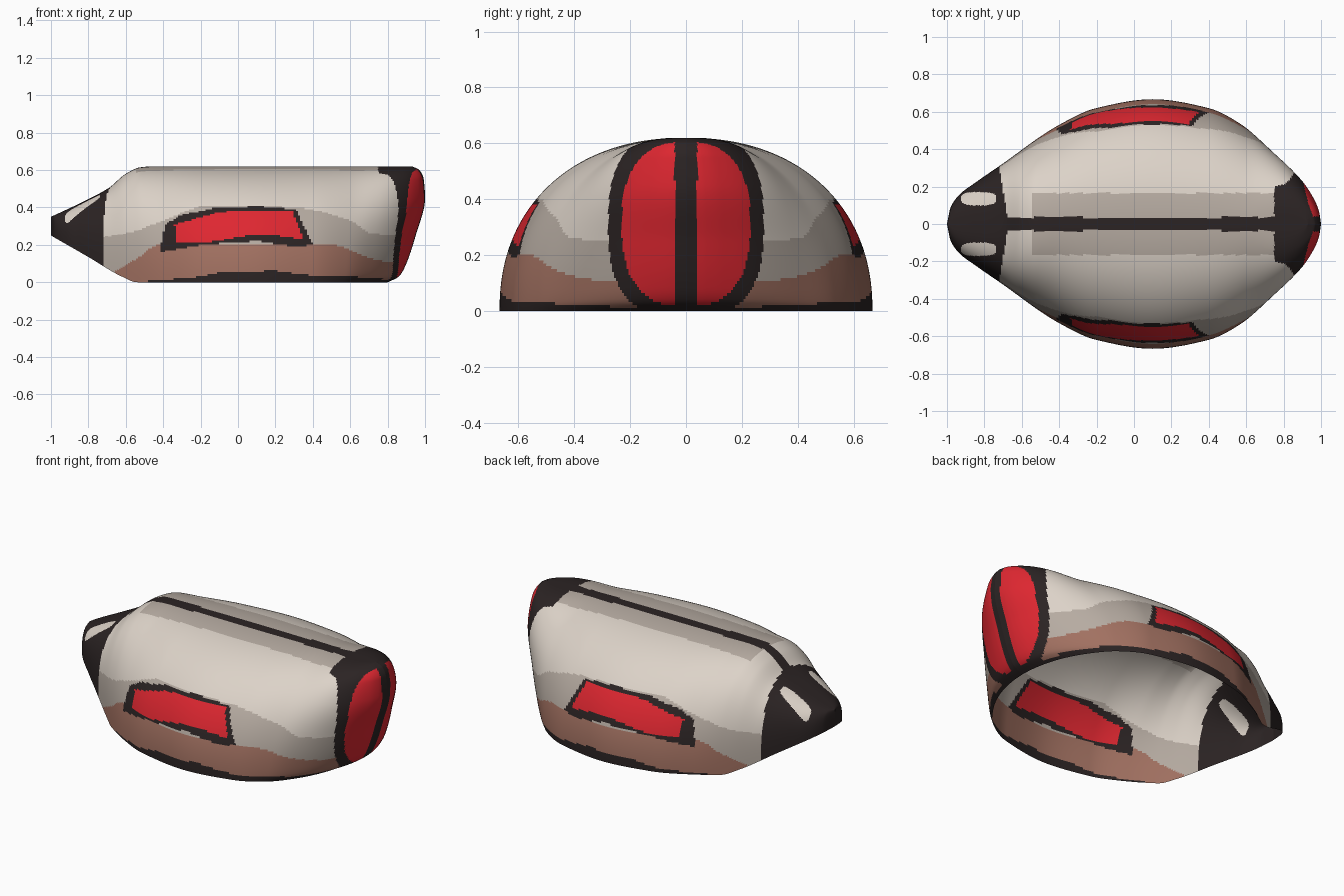
import bpy
import bmesh
import math

cube = bpy.data.objects.get("Cube")
if cube:
    bpy.data.objects.remove(cube, do_unlink=True)


def curve(points):
    """Return a smooth function through the points that never overshoots."""
    slopes = [(b[1] - a[1]) / (b[0] - a[0]) for a, b in zip(points, points[1:])]
    tangents = [slopes[0]]
    for a, b in zip(slopes, slopes[1:]):
        tangents.append(2 * a * b / (a + b) if a * b > 0 else 0)
    tangents.append(slopes[-1])

    def evaluate(x):
        x = min(max(x, points[0][0]), points[-1][0])
        k = 0
        while k < len(slopes) - 1 and x > points[k + 1][0]:
            k += 1
        (xa, ya), (xb, yb) = points[k], points[k + 1]
        h = xb - xa
        t = (x - xa) / h
        ease = t * t * (3 - 2 * t)
        bend_a = t * (1 - t) ** 2 * h * tangents[k]
        bend_b = t * t * (t - 1) * h * tangents[k + 1]
        return ya + (yb - ya) * ease + bend_a + bend_b

    return evaluate


def inside(polygon, x, z):
    """Even-odd test of a point against a polygon."""
    hit = False
    for (xa, za), (xb, zb) in zip(polygon, polygon[1:] + polygon[:1]):
        if (za > z) != (zb > z) and x < xa + (z - za) * (xb - xa) / (zb - za):
            hit = not hit
    return hit


def in_oval(a, b, centre_a, centre_b, half_a, half_b, power):
    return abs((a - centre_a) / half_a) ** power + abs((b - centre_b) / half_b) ** power < 1


def make_material(name, colour):
    material = bpy.data.materials.new(name)
    material.use_nodes = True
    material.diffuse_color = (*colour, 1)
    shader = next(n for n in material.node_tree.nodes if n.type == "BSDF_PRINCIPLED")
    shader.inputs["Base Color"].default_value = (*colour, 1)
    shader.inputs["Roughness"].default_value = 0.7
    return material


# Shell form: plan half width, ridge height, rim height and tail reach
half_width = curve([(-1, 0), (-.98, .09), (-.93, .16), (-.85, .22), (-.72, .31), (-.4, .53),
                    (-.2, .62), (.1, .667), (.4, .62), (.6, .53), (.75, .41), (.9, .25),
                    (.96, .15), (.99, .07), (1, 0)])
ridge = curve([(-1, .35), (-.85, .42), (-.69, .505), (-.6, .58), (-.52, .615), (-.44, .62), (1, .62)])
rim = curve([(-1, .25), (-.8, .135), (-.62, .03), (-.54, 0), (1, 0)])
tail_reach = curve([(0, .8), (.03, .86), (.1, .9), (.25, .95), (.45, 1), (.55, .993), (.6, .97), (.62, .93)])
fullness = curve([(-1, 3), (-.7, 2.8), (-.4, 2.2), (.6, 2.2), (.9, 3.5), (1, 4)])

# Paint lines along the side
dark_line = curve([(-.55, 0), (-.2, .03), (-.1, .05), (.2, .06), (.35, .04), (.75, .02), (.82, 0)])
brown_line = curve([(-.7, .03), (-.55, .12), (-.42, .2), (.5, .2), (.7, .13), (.8, .11), (.9, .11)])
shade_line = curve([(-.75, .24), (-.6, .26), (-.4, .33), (-.15, .41), (.3, .4), (.6, .33), (.72, .26), (.9, .25)])
window_frame = [(-.42, .16), (-.39, .31), (-.3, .36), (-.13, .395), (.1, .405), (.31, .39),
                (.4, .2), (.3, .19), (.1, .22), (-.2, .2)]
window_pane = [(-.33, .21), (-.34, .31), (-.1, .375), (.05, .385), (.29, .38), (.35, .23),
               (.2, .25), (.05, .25), (-.15, .215)]

LIGHT, SHADE, BROWN, RED, DARK = range(5)


def paint(x, y, z):
    """Choose the colour of a face from its centre, on the +y half."""
    # Nose with its eyes
    if x < -.67 - .17 * y:
        return LIGHT if in_oval(x, y, -.83, .135, .095, .036, 3) else DARK
    # Tail panel with its frame and centre strip
    if x > .75 and in_oval(y, z, 0, .31, .23, .295, 2.5):
        return DARK if y < .04 else RED
    if x > .75 and in_oval(y, z, 0, .31, .278, .335, 2.7):
        return DARK
    # Side window
    if inside(window_pane, x, z):
        return RED
    if inside(window_frame, x, z):
        return DARK
    # Ridge stripe and the band beside it
    if z > .5 and y < .036:
        return DARK
    if x > -.55 and z > .5 and y < .165:
        return SHADE
    # Lower bands
    if -.55 < x < .82 and z < dark_line(x):
        return DARK
    if z < brown_line(x):
        return BROWN
    return SHADE if z < shade_line(x) else LIGHT


# Open shell, built as one half and mirrored
STATIONS, STEPS = 250, 90
bm = bmesh.new()
grid = []
for i in range(STATIONS + 1):
    x = -math.cos(math.pi * i / STATIONS)
    power = fullness(x)
    low, high = rim(x), ridge(x)
    row = []
    for j in range(STEPS + 1):
        s = math.sin(math.pi / 2 * j / STEPS)
        y = half_width(x) * max(0, 1 - s ** power) ** (1 / power)
        z = low + (high - low) * s
        pull = max(0, (x - .3) / .7) ** 2
        row.append(bm.verts.new((x - (1 - tail_reach(z)) * pull, y, z)))
    grid.append(row)

for left, right in zip(grid, grid[1:]):
    for j in range(STEPS):
        face = bm.faces.new((left[j], left[j + 1], right[j + 1], right[j]))
        face.smooth = True
        face.material_index = paint(*face.calc_center_median())

mesh = bpy.data.meshes.new("shell")
bm.to_mesh(mesh)
bm.free()
shell = bpy.data.objects.new("shell", mesh)
bpy.context.collection.objects.link(shell)

for name, colour in (("light beige", (.72, .65, .58)), ("shaded beige", (.47, .41, .36)),
                     ("brown", (.36, .165, .12)), ("red", (.73, .02, .03)),
                     ("dark trim", (.024, .017, .017))):
    mesh.materials.append(make_material(name, colour))

mirror = shell.modifiers.new("other half", "MIRROR")
mirror.use_axis = (False, True, False)
mirror.merge_threshold = 0.0005
